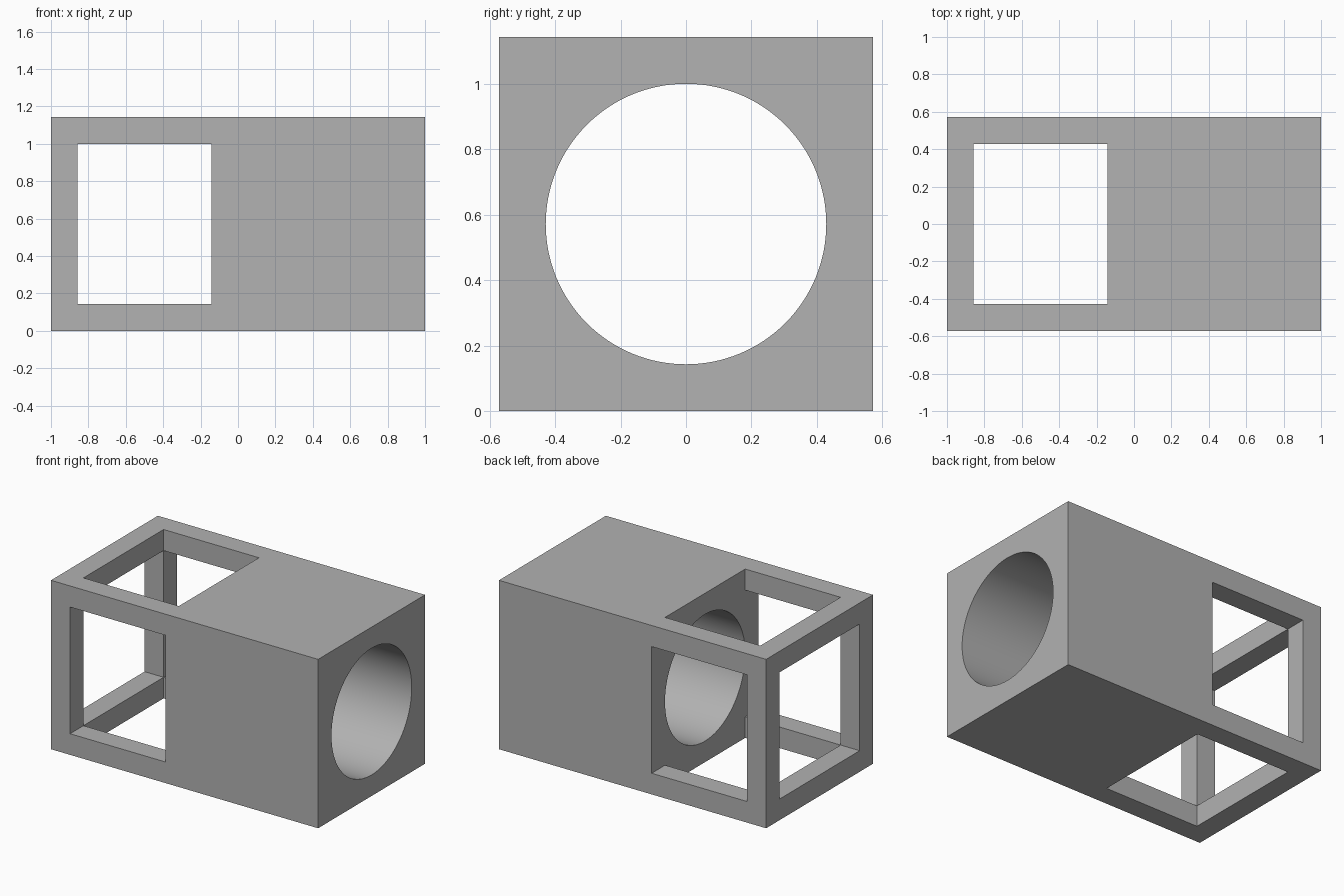
import bpy
import math

if "Cube" in bpy.data.objects:
    bpy.data.objects.remove(bpy.data.objects["Cube"])

L, H, T = 1.0, 4 / 7, 1 / 7      # half length, half width, wall thickness
R = H - T                        # half opening / bore radius
X0, X1 = -L + T, -T              # window span along x

grey = bpy.data.materials.new("grey")
grey.diffuse_color = (0.445, 0.445, 0.445, 1)
grey.use_nodes = True
grey.node_tree.nodes["Principled BSDF"].inputs["Base Color"].default_value = grey.diffuse_color


def box(name, lo, hi):
    bpy.ops.mesh.primitive_cube_add(size=1, location=[(a + b) / 2 for a, b in zip(lo, hi)])
    ob = bpy.context.object
    ob.name = name
    ob.scale = [b - a for a, b in zip(lo, hi)]
    bpy.ops.object.transform_apply(location=True, rotation=True, scale=True)
    return ob


# Solid block
body = box("housing", (-L, -H, 0), (L, H, 2 * H))
body.data.materials.append(grey)

# Window openings through the open cage, one along each axis
cutters = [
    box("end_opening_cutter", (-L - 0.2, -R, H - R), (X1, R, H + R)),
    box("side_opening_cutter", (X0, -H - 0.2, H - R), (X1, H + 0.2, H + R)),
    box("top_opening_cutter", (X0, -R, -0.2), (X1, R, 2 * H + 0.2)),
]

# Round bore through the solid half
bpy.ops.mesh.primitive_cylinder_add(vertices=128, radius=R, depth=1.6,
                                    location=(0.5, 0, H), rotation=(0, math.pi / 2, 0))
bore = bpy.context.object
bore.name = "bore_cutter"
cutters.append(bore)

bpy.context.view_layer.objects.active = body
for c in cutters:
    m = body.modifiers.new(c.name, 'BOOLEAN')
    m.operation = 'DIFFERENCE'
    m.solver = 'EXACT'
    m.object = c
    bpy.ops.object.modifier_apply(modifier=m.name)
for c in cutters:
    bpy.data.objects.remove(c, do_unlink=True)

# Smooth bore, sharp edges elsewhere
bpy.ops.object.select_all(action='DESELECT')
body.select_set(True)
bpy.context.view_layer.objects.active = body
bpy.ops.object.shade_smooth_by_angle(angle=math.radians(30))
